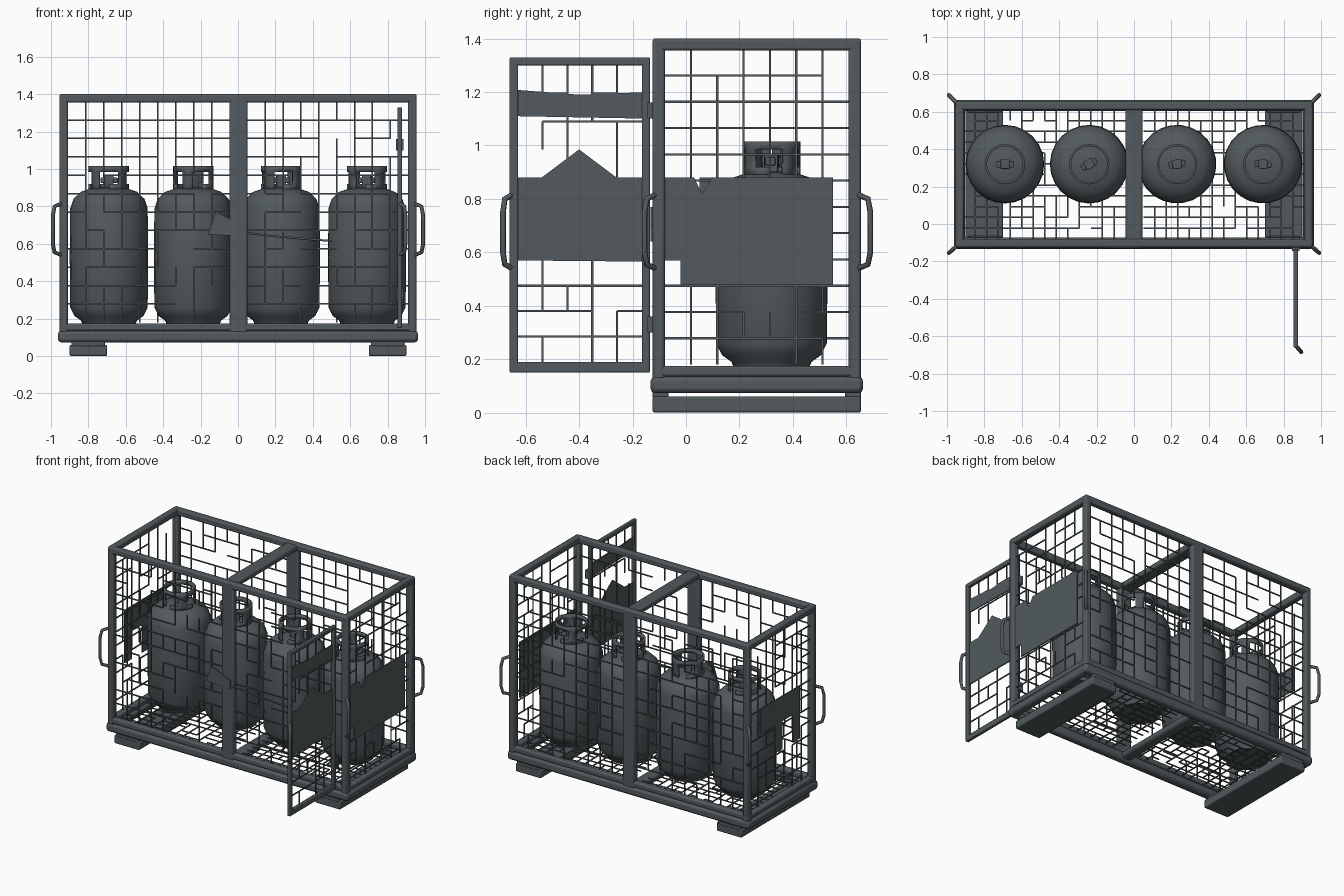
import bpy, bmesh, math, random
from mathutils import Vector

if "Cube" in bpy.data.objects:
    bpy.data.objects.remove(bpy.data.objects["Cube"])

random.seed(4)
mat = bpy.data.materials.new("slate grey")
mat.diffuse_color = (0.085, 0.102, 0.109, 1)
mat.use_nodes = True
mat.node_tree.nodes["Principled BSDF"].inputs["Base Color"].default_value = mat.diffuse_color


def finish(name, bm, bevel=0, smooth=True):
    me = bpy.data.meshes.new(name)
    bmesh.ops.recalc_face_normals(bm, faces=bm.faces)
    bm.to_mesh(me)
    bm.free()
    ob = bpy.data.objects.new(name, me)
    bpy.context.collection.objects.link(ob)
    me.materials.append(mat)
    if bevel:
        m = ob.modifiers.new("bevel", 'BEVEL')
        m.width, m.segments = bevel, 2
    if smooth:
        bpy.ops.object.select_all(action='DESELECT')
        ob.select_set(True)
        bpy.context.view_layer.objects.active = ob
        bpy.ops.object.shade_smooth_by_angle(angle=math.radians(40))
    return ob


def add_box(bm, lo, hi):
    vs = bmesh.ops.create_cube(bm, size=1)["verts"]
    for v in vs:
        v.co = Vector([(a + b) / 2 + c * (b - a) for a, b, c in zip(lo, hi, v.co)])


def boxes(name, items, bevel=0):
    bm = bmesh.new()
    for lo, hi in items:
        add_box(bm, lo, hi)
    return finish(name, bm, bevel)


def plate(name, pts, axis, at, t=0.008):
    """Flat outline extruded along x (axis 0) or y (axis 1)."""
    bm = bmesh.new()
    co = lambda p, d: (at + d, p[0], p[1]) if axis == 0 else (p[0], at + d, p[1])
    f = bm.faces.new([bm.verts.new(co(p, -t / 2)) for p in pts])
    r = bmesh.ops.extrude_face_region(bm, geom=[f])
    off = Vector((t, 0, 0)) if axis == 0 else Vector((0, t, 0))
    bmesh.ops.translate(bm, vec=off, verts=[g for g in r["geom"] if isinstance(g, bmesh.types.BMVert)])
    return finish(name, bm, smooth=False)


def wire_mesh(name, axis, at, u, v, keep=0.75, step=0.1, w=0.004):
    """Welded grid in the plane normal to axis; some short wires are missing."""
    bm = bmesh.new()
    ia, ib = [i for i in range(3) if i != axis]
    for run, cross, r, c in ((ia, ib, u, v), (ib, ia, v, u)):
        n, m = round((c[1] - c[0]) / step), max(1, round((r[1] - r[0]) / step))
        for i in range(1, n):
            for j in range(m):
                if random.random() > keep:
                    continue
                lo, hi = [0, 0, 0], [0, 0, 0]
                lo[axis], hi[axis] = at - 0.003, at + 0.003
                p = c[0] + (c[1] - c[0]) * i / n
                lo[cross], hi[cross] = p - w, p + w
                lo[run] = r[0] + (r[1] - r[0]) * j / m
                hi[run] = r[0] + (r[1] - r[0]) * (j + 1) / m
                add_box(bm, lo, hi)
    return finish(name, bm, smooth=False)


def tube(name, pts, r):
    cu = bpy.data.curves.new(name, 'CURVE')
    cu.dimensions, cu.bevel_depth, cu.bevel_resolution, cu.use_fill_caps = '3D', r, 1, True
    s = cu.splines.new('POLY')
    s.points.add(len(pts) - 1)
    for p, q in zip(s.points, pts):
        p.co = (*q, 1)
    ob = bpy.data.objects.new(name, cu)
    bpy.context.collection.objects.link(ob)
    cu.materials.append(mat)


X, Y0, Y1, T = 0.955, -0.125, 0.655, 0.046

# corner posts, centre posts
posts = []
for y in (Y0, Y1 - T):
    for x in (-X, X - T):
        posts.append(((x, y, 0.08), (x + T, y + T, 1.40)))
    posts.append(((-0.045, y, 0.08), (0.05, y + T, 1.395)))
boxes("cage_posts", posts, 0.01)

# top rails and lower frame rails
rails = []
for z, h in ((1.355, 0.046), (0.135, 0.04)):
    for y in (Y0, Y1 - T):
        rails.append(((-X, y, z), (X, y + T, z + h)))
    for x in (-X, X - T):
        rails.append(((x, Y0, z), (x + T, Y1, z + h)))
rails.append(((-0.045, Y0, 1.355), (0.045, Y1, 1.395)))
boxes("cage_rails", rails, 0.01)

# heavier base frame and floor bearers
E = 0.008
base = [((-X - E, y, 0.073), (X + E, y + 0.06, 0.135)) for y in (Y0 - E, Y1 + E - 0.06)]
base += [((x, Y0 - E, 0.073), (x + 0.06, Y1 + E, 0.135)) for x in (-X - E, X + E - 0.06)]
base.append(((-0.04, Y0, 0.085), (0.04, Y1, 0.13)))
boxes("base_frame", base, 0.018)

# fork channels under both ends
boxes("fork_channels", [((s * 0.8 - 0.1, Y0, 0.0), (s * 0.8 + 0.1, Y1, 0.06)) for s in (-1, 1)]
      + [((s * 0.8 - 0.09, y, 0.05), (s * 0.8 + 0.09, y + 0.06, 0.09)) for s in (-1, 1) for y in (Y0, Y1 - 0.06)], 0.008)

# mesh on the walls and the floor, left and right bay
for side, a, b in (("left", -0.91, -0.045), ("right", 0.05, 0.91)):
    wire_mesh(side + "_front_mesh", 1, Y0 + 0.025, (a, b), (0.18, 1.36), 0.7)
    wire_mesh(side + "_back_mesh", 1, Y1 - 0.025, (a, b), (0.18, 1.36), 0.85)
    wire_mesh(side + "_floor_mesh", 2, 0.145, (a, b), (-0.08, 0.61), 0.85, 0.06)
for side, x in (("left", -0.93), ("right", 0.93)):
    wire_mesh(side + "_end_mesh", 0, x, (-0.08, 0.61), (0.18, 1.36), 0.8)

# sign plates on the end walls and the centre post
plate("right_sign_plate", [(-0.1, 0.57), (-0.02, 0.57), (-0.02, 0.48), (0.55, 0.48), (0.55, 0.88),
                           (0.1, 0.88), (0.06, 0.82), (0.03, 0.88), (-0.1, 0.88)], 0, 0.94)
plate("left_sign_plate", [(0.05, 0.5), (0.13, 0.5), (0.13, 0.7), (0.25, 0.7), (0.25, 0.5),
                          (0.33, 0.5), (0.33, 0.7), (0.5, 0.7), (0.5, 0.88), (0.05, 0.88)], 0, -0.94)
plate("latch_plate", [(-0.16, 0.65), (0.03, 0.64), (0.03, 0.7), (-0.12, 0.77)], 1, -0.128)
tube("latch_chain", [(0.03, -0.12, 0.66), (0.2, -0.11, 0.64), (0.5, -0.1, 0.615)], 0.006)

# open door
DX, A, B = 0.865, -0.66, -0.135
boxes("door_frame", [((DX - 0.012, A, 0.15), (DX + 0.012, A + 0.032, 1.33)),
                     ((DX - 0.012, B - 0.03, 0.15), (DX + 0.012, B, 1.33)),
                     ((DX - 0.012, A, 0.15), (DX + 0.012, B, 0.19)),
                     ((DX - 0.012, A, 1.30), (DX + 0.012, B, 1.33))], 0.005)
plate("door_sign_plate", [(A, 0.57), (B, 0.565), (B, 0.88), (-0.26, 0.88), (-0.4, 0.985),
                          (-0.54, 0.88), (A, 0.88)], 0, DX)
plate("door_upper_plate", [(A, 1.11), (B, 1.1), (B, 1.2), (-0.4, 1.19), (A, 1.21)], 0, DX)
wire_mesh("door_lower_mesh", 0, DX, (A + 0.03, B - 0.03), (0.19, 0.57), 0.85)
wire_mesh("door_upper_mesh", 0, DX, (A + 0.03, B - 0.03), (0.88, 1.3), 0.45)
boxes("door_hinges", [((DX - 0.02, B - 0.01, z), (DX + 0.02, Y0 + 0.01, z + 0.06)) for z in (0.3, 1.1)])


# lifting handles, set diagonally on the corners, plus one on the door edge
def handle(name, x, y, dx, dy):
    tube(name, [(x + dx * k, y + dy * k, z) for k, z in
                ((0, 0.54), (0.8, 0.555), (1, 0.60), (1, 0.75), (0.8, 0.80), (0, 0.815))], 0.011)


for sx in (-1, 1):
    for y, dy in ((Y0 + 0.01, -0.04), (Y1 - 0.01, 0.045)):
        handle("corner_handle", sx * 0.945, y, sx * 0.045, dy)
handle("door_handle", DX, A + 0.01, 0.03, -0.035)

# gas cylinders: lathed body, slotted collar and valve
profile = [(0, 0.165), (0.14, 0.165), (0.15, 0.19), (0.185, 0.215), (0.207, 0.26), (0.21, 0.53), (0.207, 0.79),
           (0.19, 0.84), (0.15, 0.878), (0.09, 0.898), (0, 0.905)]
N = 24
for n, (cx, turn) in enumerate(((-0.69, 0), (-0.24, 0.5), (0.23, 0.15), (0.69, -0.1))):
    bm = bmesh.new()
    vs = [bm.verts.new((r, 0, z)) for r, z in profile]
    es = [bm.edges.new(p) for p in zip(vs, vs[1:])]
    bmesh.ops.spin(bm, geom=vs + es, axis=(0, 0, 1), cent=(0, 0, 0), angle=math.tau, steps=N)
    bmesh.ops.remove_doubles(bm, verts=bm.verts, dist=0.0005)
    body = finish("gas_cylinder_body", bm)

    # collar: open windows in the lower band, closed upper ring
    bm = bmesh.new()
    zs = (0.88, 0.92, 0.985, 1.015)
    ring = [[bm.verts.new((0.108 * math.cos(math.tau * i / N), 0.108 * math.sin(math.tau * i / N), z))
             for i in range(N)] for z in zs]
    for k in range(3):
        for i in range(N):
            if k < 2 and i % 6 in (4, 5, 0, 1) and (k == 1 or i % 12 < 6):
                continue
            j = (i + 1) % N
            bm.faces.new((ring[k][i], ring[k][j], ring[k + 1][j], ring[k + 1][i]))
    collar = finish("gas_cylinder_collar", bm)
    collar.modifiers.new("thickness", 'SOLIDIFY').thickness = 0.012

    valve = boxes("gas_cylinder_valve", [((-0.025, -0.025, 0.89), (0.025, 0.025, 0.965)),
                                         ((-0.045, -0.018, 0.925), (0.045, 0.018, 0.955))], 0.005)
    for ob in (body, collar, valve):
        ob.location = (cx, 0.32, 0)
        ob.rotation_euler.z = turn
